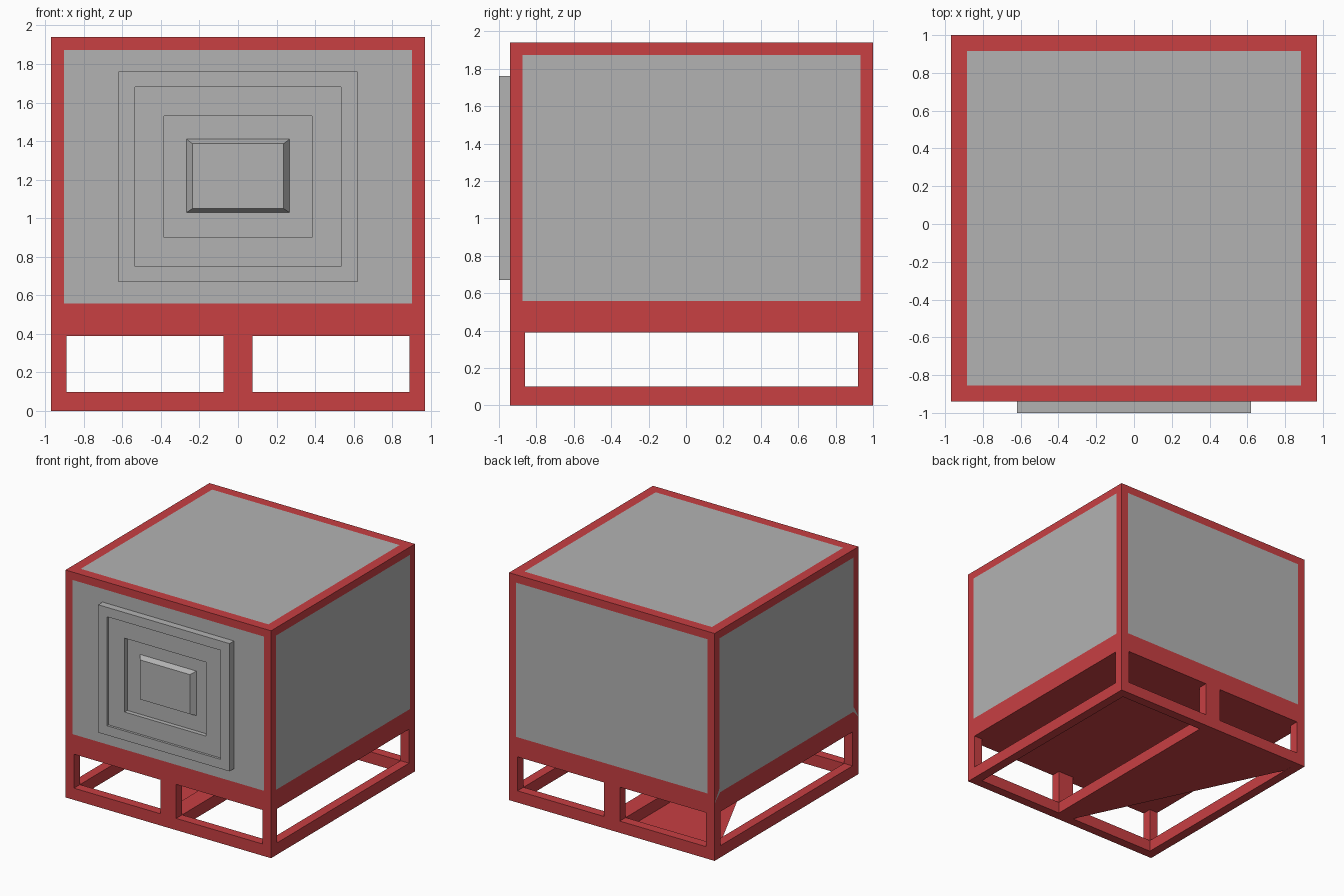
import bpy, bmesh
from mathutils import Vector

if "Cube" in bpy.data.objects:
    bpy.data.objects.remove(bpy.data.objects["Cube"])

red = bpy.data.materials.new("red_paint")
red.diffuse_color = (0.58, 0.05, 0.055, 1)
red.use_nodes = True
red.node_tree.nodes["Principled BSDF"].inputs["Base Color"].default_value = red.diffuse_color
grey = bpy.data.materials.new("grey_panel")
grey.diffuse_color = (0.45, 0.45, 0.45, 1)
grey.use_nodes = True
grey.node_tree.nodes["Principled BSDF"].inputs["Base Color"].default_value = grey.diffuse_color

X, Y0, Y1 = 0.97, -0.94, 1.0   # outer footprint
W = 0.08                       # rail and post width


def finish(name, bm, *mats):
    me = bpy.data.meshes.new(name)
    bm.to_mesh(me)
    bm.free()
    ob = bpy.data.objects.new(name, me)
    bpy.context.collection.objects.link(ob)
    for m in mats:
        me.materials.append(m)
    return ob


def box_bm(x0, x1, y0, y1, z0, z1):
    bm = bmesh.new()
    bmesh.ops.create_cube(bm, size=1)
    c = Vector((x0 + x1, y0 + y1, z0 + z1)) / 2
    s = Vector((x1 - x0, y1 - y0, z1 - z0))
    for v in bm.verts:
        v.co = Vector(a * b for a, b in zip(v.co, s)) + c
    return bm


def red_box(name, *dims):
    return finish(name, box_bm(*dims), red)


def flat(name, polys, mat):
    bm = bmesh.new()
    for p in polys:
        bm.faces.new([bm.verts.new(c) for c in p])
    return finish(name, bm, mat)


# Body: each face inset into a red border and a flush grey panel
bm = box_bm(-X, X, Y0, Y1, 0.49, 1.94)
bm.normal_update()
bottom = [f for f in bm.faces if f.normal.z < -0.5]
bmesh.ops.delete(bm, geom=bottom, context='FACES_ONLY')
for f in list(bm.faces):
    width = 0.12 if f.normal.z > 0.5 else 0.095
    bmesh.ops.inset_individual(bm, faces=[f], thickness=width)
    f.material_index = 1
finish("body", bm, red, grey)

# Small grey corner wedges on the left side panel
xl = -X - 0.001
flat("left_panel_corners", [
    [(xl, Y1, 0.49), (xl, 0.9, 0.65), (xl, 0.9, 0.585)][::-1],
    [(xl, Y0, 0.49), (xl, -0.84, 0.585), (xl, -0.84, 0.65)][::-1]], grey)

# Base slab under the body
red_box("base_slab", -X, X, Y0, Y1, 0.39, 0.49)

# Ground frame: side rails, front and back rails, centre beam
for side, s in (("left", -1), ("right", 1)):
    a, b = sorted((s * (X - W), s * X))
    red_box(side + "_rail", a, b, Y0, Y1, 0, 0.1)
for end, y0, y1 in (("front", Y0, Y0 + W), ("back", Y1 - W, Y1)):
    red_box(end + "_rail", -X + W, X - W, y0, y1, 0, 0.1)
    # Posts between ground frame and slab
    for pos, x0, x1 in (("left", -X, -X + W), ("middle", -0.075, 0.075),
                        ("right", X - W, X)):
        red_box(f"{end}_{pos}_post", x0, x1, y0, y1, 0.1, 0.39)
red_box("centre_beam", -0.075, 0.075, Y0 + W, Y1 - W, 0, 0.1)

# Triangular floor plate in the left bay
flat("floor_plate", [[(-0.075, Y0 + W, 0.001), (-X + 0.02, Y1 - 0.02, 0.001),
                      (-0.075, Y1 - W, 0.001)]], red)

# Front door: stepped recess with a raised tapered block in the middle
# rings: half width, z low, z high, y
rings = [(0.62, 0.67, 1.76, -0.94), (0.62, 0.67, 1.76, -1.0),
         (0.535, 0.75, 1.68, -1.0), (0.535, 0.75, 1.68, -0.98),
         (0.385, 0.90, 1.53, -0.98), (0.385, 0.90, 1.53, -0.943),
         (0.267, 1.03, 1.41, -0.943), (0.237, 1.05, 1.387, -0.985)]
bm = bmesh.new()
prev = None
for w, z0, z1, y in rings:
    ring = [bm.verts.new(c) for c in
            ((-w, y, z0), (w, y, z0), (w, y, z1), (-w, y, z1))]
    if prev:
        for i in range(4):
            j = (i + 1) % 4
            bm.faces.new((prev[i], prev[j], ring[j], ring[i]))
    prev = ring
bm.faces.new(prev)
finish("front_door", bm, grey)
